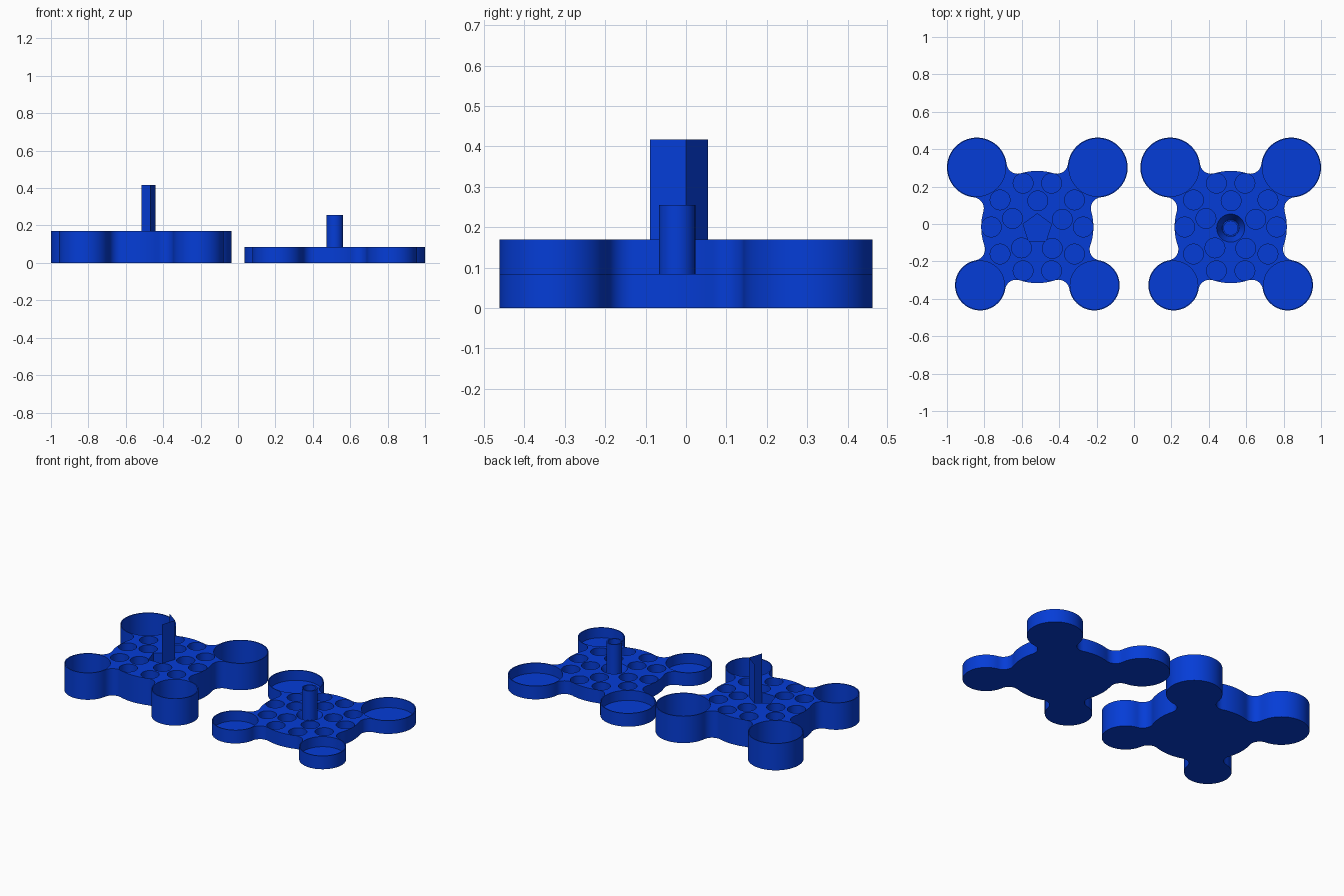
import bpy, bmesh, math
from mathutils import Vector

if "Cube" in bpy.data.objects:
    bpy.data.objects.remove(bpy.data.objects["Cube"])

blue = bpy.data.materials.new("blue")
blue.diffuse_color = (0.0015, 0.046, 0.68, 1)
blue.use_nodes = True
blue.node_tree.nodes["Principled BSDF"].inputs["Base Color"].default_value = blue.diffuse_color

FLOOR = 0.02
BODY_Y, BODY_R, FILLET = -0.016, 0.30, 0.06
# corner cups: x, y, radius, counter-clockwise from back right
CUPS = [(0.323, 0.302, 0.16), (-0.323, 0.302, 0.16),
        (-0.305, -0.327, 0.135), (0.305, -0.327, 0.135)]


def polar(r, deg, y=BODY_Y):
    a = math.radians(deg)
    return r * math.cos(a), y + r * math.sin(a)


# small round pockets: outer ring of ten, inner ring of five
POCKETS = ([polar(0.246, 36 * i) for i in range(10)]
           + [polar(0.140, 17 + 72 * i) for i in range(5)])
# five-sided socket
PENTAGON = [polar(0.08, 90 + 72 * i, -0.025) for i in range(5)]


def arc(c, r, a0, a1, n):
    return [(c[0] + r * math.cos(a0 + (a1 - a0) * i / n),
             c[1] + r * math.sin(a0 + (a1 - a0) * i / n)) for i in range(n)]


def circle(x, y, r, n=40):
    return arc((x, y), r, 0, math.tau, n)


def ang(a, b):
    return math.atan2(b[1] - a[1], b[0] - a[0])


def sweep(a0, a1, sign):
    return a0, a0 + sign * ((sign * (a1 - a0)) % math.tau)


def outline():
    """Round body blended into four round cups by concave fillets."""
    c = Vector((0, BODY_Y))
    fillets = []
    for x, y, r in CUPS:
        k = Vector((x, y))
        d, a, b = (k - c).length, BODY_R + FILLET, r + FILLET
        t = math.acos((a * a + d * d - b * b) / (2 * a * d))
        m = ang(c, k)
        fillets.append([c + a * Vector((math.cos(m + s * t), math.sin(m + s * t)))
                        for s in (-1, 1)])
    pts = []
    for i, (x, y, r) in enumerate(CUPS):
        k, (f1, f2) = (x, y), fillets[i]
        nxt = fillets[(i + 1) % 4][0]
        pts += arc(f1, FILLET, *sweep(ang(f1, c), ang(f1, k), -1), 10)
        pts += arc(k, r, *sweep(ang(k, f1), ang(k, f2), 1), 48)
        pts += arc(f2, FILLET, *sweep(ang(f2, k), ang(f2, c), -1), 10)
        pts += arc(c, BODY_R, *sweep(ang(c, f2), ang(c, nxt), 1), 10)
    return pts


def finish(name, bm, x):
    me = bpy.data.meshes.new(name)
    bm.to_mesh(me)
    bm.free()
    me.materials.append(blue)
    me.shade_smooth()
    me.set_sharp_from_angle(angle=math.radians(30))
    ob = bpy.data.objects.new(name, me)
    ob.location.x = x
    bpy.context.collection.objects.link(ob)


def pocketed(name, x, rim, z0, z1, pockets):
    """Solid slab from a rim outline, with blind pockets (floor loop, top loop)."""
    bm = bmesh.new()
    top_edges = []
    for low, high, z in [(rim, rim, z0)] + [(a, b, FLOOR) for a, b in pockets]:
        lo = [bm.verts.new((px, py, z)) for px, py in low]
        hi = [bm.verts.new((px, py, z1)) for px, py in high]
        n = len(lo)
        bm.faces.new(lo)
        for i in range(n):
            j = (i + 1) % n
            bm.faces.new((lo[i], lo[j], hi[j], hi[i]))
            top_edges.append(bm.edges.get((hi[i], hi[j])))
    bmesh.ops.triangle_fill(bm, use_beauty=True, use_dissolve=False,
                            edges=top_edges, normal=(0, 0, 1))
    bmesh.ops.recalc_face_normals(bm, faces=bm.faces[:])
    finish(name, bm, x)


def tray(name, x, height, socket):
    cuts = [circle(cx, cy, r - 0.006, 64) for cx, cy, r in CUPS]
    cuts += [circle(px, py, 0.053, 32) for px, py in POCKETS]
    pocketed(name, x, outline(), 0, height, [(c, c) for c in cuts] + [socket])


# tall tray with five-sided socket
tray("tall_tray", -0.517, 0.17, (PENTAGON, PENTAGON))

# thin V-shaped blade rising from two sides of the socket
bm = bmesh.new()
corners = [PENTAGON[i] for i in (3, 4, 0)]
lo = [bm.verts.new((px, py, FLOOR)) for px, py in corners]
hi = [bm.verts.new((px, py, 0.417)) for px, py in corners]
for i in range(2):
    bm.faces.new((lo[i], lo[i + 1], hi[i + 1], hi[i]))
finish("blade_post", bm, -0.517)

# short tray with conical recess
tray("short_tray", 0.517, 0.084,
     (circle(0, -0.022, 0.046), circle(0, -0.022, 0.075)))

# hollow round post
bore = circle(0, -0.022, 0.037)
pocketed("tube_post", 0.517, circle(0, -0.022, 0.045), 0.01, 0.255, [(bore, bore)])
